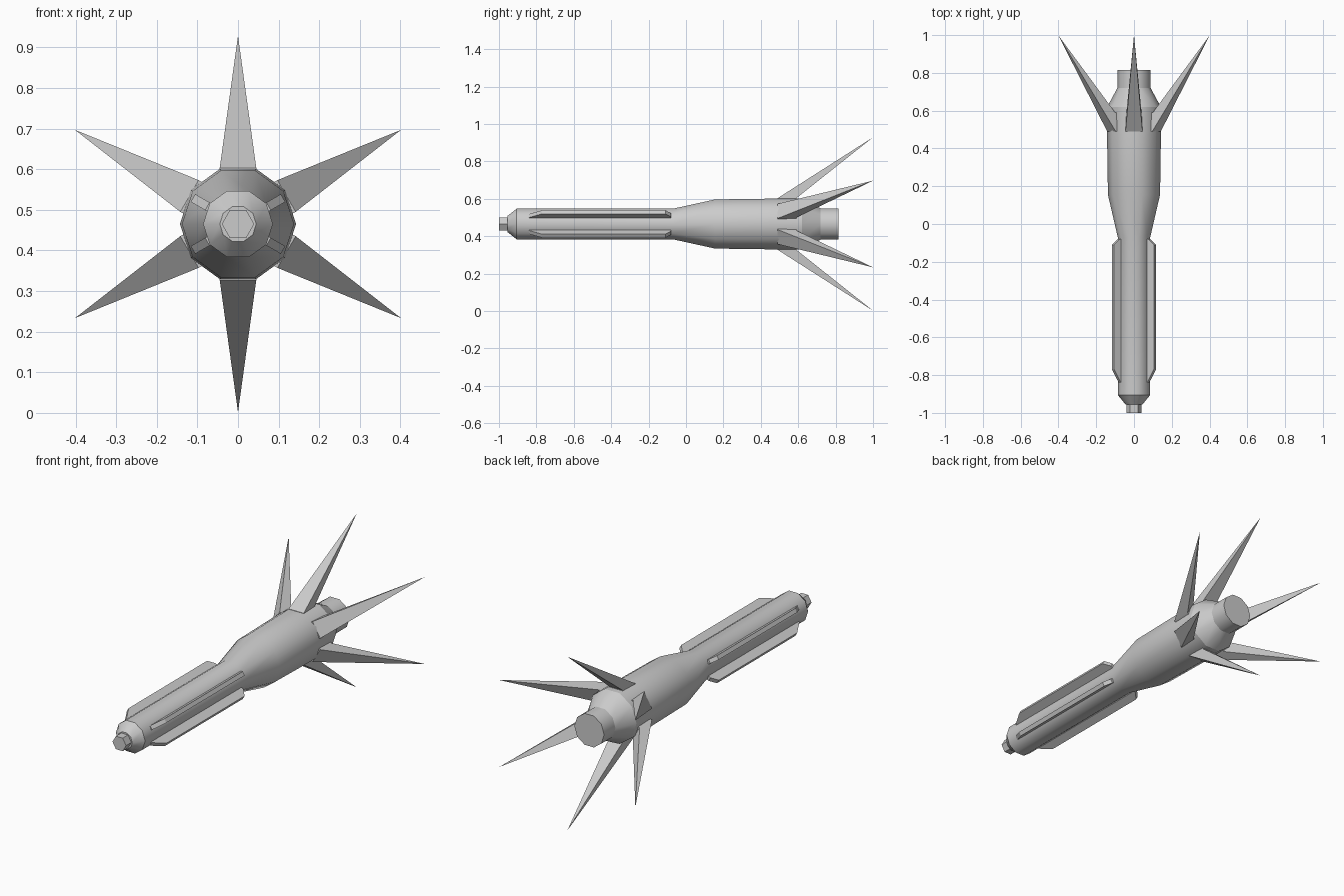
import bpy, bmesh
from math import pi, cos, sin, radians
from mathutils import Matrix

if "Cube" in bpy.data.objects:
    bpy.data.objects.remove(bpy.data.objects["Cube"])

ZC = 0.465  # height of the long axis


def finish(name, bm, smooth=None):
    bmesh.ops.recalc_face_normals(bm, faces=bm.faces[:])
    me = bpy.data.meshes.new(name)
    bm.to_mesh(me)
    bm.free()
    ob = bpy.data.objects.new(name, me)
    bpy.context.collection.objects.link(ob)
    ob.location.z = ZC
    if smooth:
        bpy.ops.object.select_all(action='DESELECT')
        ob.select_set(True)
        bpy.context.view_layer.objects.active = ob
        bpy.ops.object.shade_smooth_by_angle(angle=radians(smooth))
    return ob


def lathe(name, profile, sides, cap_front=False, cap_back=False, smooth=None):
    """Spin (y, radius) points around the y axis."""
    bm = bmesh.new()
    rings = [[bm.verts.new((r * cos(2 * pi * i / sides), y, r * sin(2 * pi * i / sides)))
              for i in range(sides)] for y, r in profile]
    for a, b in zip(rings, rings[1:]):
        for i in range(sides):
            j = (i + 1) % sides
            bm.faces.new((a[i], a[j], b[j], b[i]))
    if cap_front:
        bm.faces.new(rings[0])
    if cap_back:
        bm.faces.new(rings[-1])
    return finish(name, bm, smooth)


def turn(bm, degrees):
    bmesh.ops.rotate(bm, verts=bm.verts[:], matrix=Matrix.Rotation(radians(degrees), 3, 'Y'))


# Body sections from front to back
lathe("nose_tip", [(-1.0, 0.04), (-0.945, 0.04)], 6, cap_front=True)
lathe("nose_cone", [(-0.955, 0.045), (-0.905, 0.086)], 10, cap_front=True, smooth=38)
lathe("handle_and_flared_head",
      [(-0.905, 0.086), (-0.07, 0.086), (0.155, 0.138), (0.49, 0.143), (0.62, 0.142)],
      10, smooth=38)
lathe("tail_taper", [(0.62, 0.142), (0.72, 0.088)], 10, smooth=38)
lathe("tail_plug", [(0.72, 0.088), (0.815, 0.088)], 10, cap_back=True, smooth=38)

# Six swept spikes around the head
for k in range(6):
    bm = bmesh.new()
    rows = [[bm.verts.new((x, y, r)) for x, y in
             ((-0.045, 0.49), (0.045, 0.49), (0.04, 0.59), (-0.04, 0.59))]
            for r in (0.115, 0.138)]
    tip = bm.verts.new((0, 1.0, 0.4635))
    bm.faces.new(rows[0])
    for i in range(4):
        j = (i + 1) % 4
        bm.faces.new((rows[0][i], rows[0][j], rows[1][j], rows[1][i]))
        bm.faces.new((rows[1][i], rows[1][j], tip))
    turn(bm, 60 * k)
    finish(f"spike_{k + 1}", bm)

# Four long ribs along the handle
outline = [(-0.84, 0.07), (-0.84, 0.087), (-0.77, 0.128), (-0.11, 0.128), (-0.08, 0.095), (-0.08, 0.07)]
for k, angle in enumerate((60, 120, 240, 300)):
    bm = bmesh.new()
    face = bm.faces.new([bm.verts.new((-0.011, y, r)) for y, r in outline])
    ext = bmesh.ops.extrude_face_region(bm, geom=[face], use_keep_orig=True)
    moved = [g for g in ext["geom"] if isinstance(g, bmesh.types.BMVert)]
    bmesh.ops.translate(bm, verts=moved, vec=(0.022, 0, 0))
    turn(bm, angle)
    finish(f"handle_rib_{k + 1}", bm)
